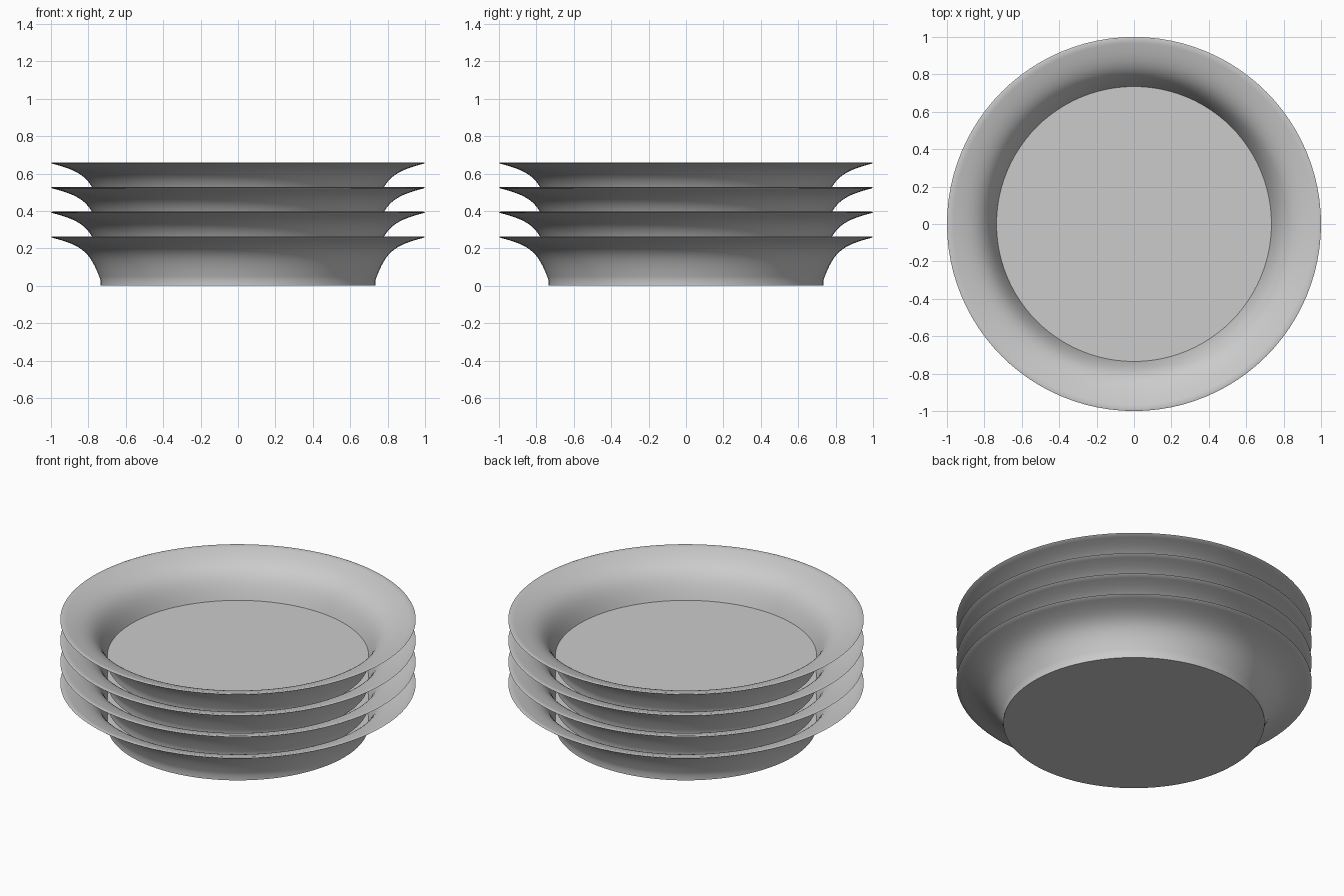
import bpy, bmesh, math

if "Cube" in bpy.data.objects:
    bpy.data.objects.remove(bpy.data.objects["Cube"])

SIDES = 96
STEP = 0.132          # height between stacked plates


def bezier(p0, p1, p2, p3, n):
    pts = []
    for i in range(n + 1):
        t = i / n
        pts.append(tuple((1-t)**3*a + 3*(1-t)**2*t*b + 3*(1-t)*t*t*c + t**3*d
                         for a, b, c, d in zip(p0, p1, p2, p3)))
    return pts


def lathe(name, profile):
    # Revolve a radius/height profile; both ends lie on the axis
    bm = bmesh.new()
    rings = []
    for r, z in profile:
        n = 1 if r == 0 else SIDES
        rings.append([bm.verts.new((r*math.cos(2*math.pi*i/SIDES),
                                    r*math.sin(2*math.pi*i/SIDES), z)) for i in range(n)])
    for a, b in zip(rings, rings[1:]):
        for i in range(SIDES):
            j = (i + 1) % SIDES
            quad = [a[i % len(a)], a[j % len(a)], b[j % len(b)], b[i % len(b)]]
            bm.faces.new(list(dict.fromkeys(quad)))
    bmesh.ops.recalc_face_normals(bm, faces=bm.faces)
    mesh = bpy.data.meshes.new(name)
    bm.to_mesh(mesh)
    bm.free()
    ob = bpy.data.objects.new(name, mesh)
    bpy.context.collection.objects.link(ob)
    return ob


# Flat base, flared underside, thin rim, flared inside, flat floor
outer = bezier((0.735, 0.03), (0.79, 0.18), (0.83, 0.215), (0.995, 0.257), 20)
inner = bezier((0.735, 0.036), (0.785, 0.19), (0.83, 0.225), (0.99, 0.264), 20)
profile = [(0, 0), (0.735, 0)] + outer + [(1.0, 0.261)] + inner[::-1] + [(0, 0.036)]

first = lathe("plate_1", profile)
bpy.context.view_layer.objects.active = first
first.select_set(True)
bpy.ops.object.shade_smooth_by_angle(angle=math.radians(35))

# Stacked copies
for k in range(1, 4):
    plate = first.copy()
    plate.name = f"plate_{k + 1}"
    plate.location.z = k * STEP
    bpy.context.collection.objects.link(plate)
